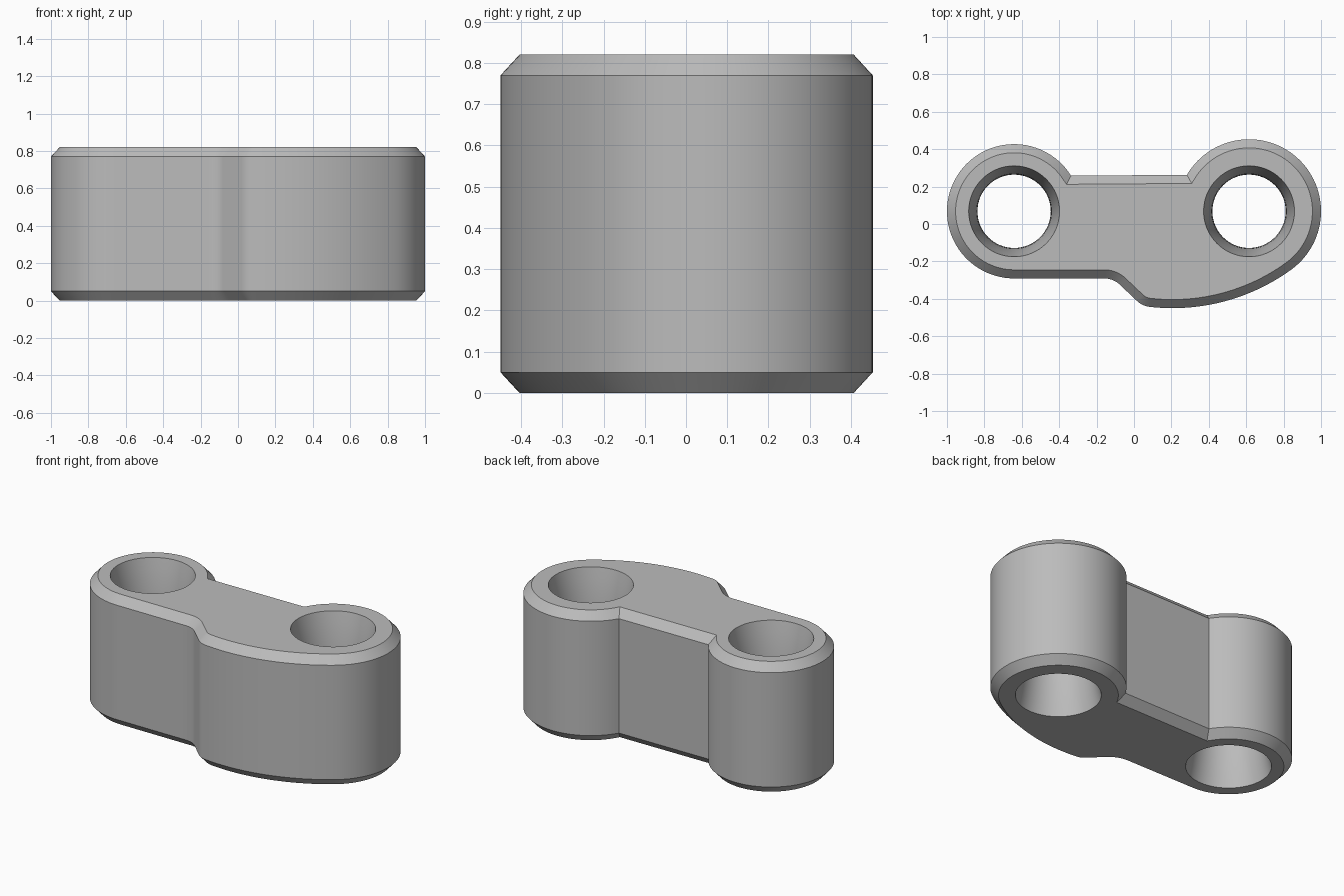
import bpy
import bmesh
from math import sin, cos, radians, sqrt, pi
from mathutils import Vector

if "Cube" in bpy.data.objects:
    bpy.data.objects.remove(bpy.data.objects["Cube"], do_unlink=True)

HEIGHT = 0.82
CHAMFER = 0.05
INSET = 0.046
LEFT_EYE = Vector((-0.641, 0.068))
RIGHT_EYE = Vector((0.615, 0.068))
HOLE_MIN, HOLE_MAX = 0.196, 0.243


def arc(centre, radius, start, end, steps):
    """Points along an arc, angles in degrees."""
    angles = [radians(start + (end - start) * i / steps) for i in range(steps + 1)]
    return [Vector((centre[0] + radius * cos(a), centre[1] + radius * sin(a))) for a in angles]


def inset_loop(points, distance):
    """Move a counter-clockwise outline inwards with mitred corners."""
    result = []
    for i, p in enumerate(points):
        d1 = (p - points[i - 1]).normalized()
        d2 = (points[(i + 1) % len(points)] - p).normalized()
        n1, n2 = Vector((-d1.y, d1.x)), Vector((-d2.y, d2.x))
        result.append(p + (n1 + n2) * distance / (1 + n1.dot(n2)))
    return result


def add_ring(bm, points, z):
    return [bm.verts.new((p.x, p.y, z)) for p in points]


def bridge(bm, lower, upper, flip=False):
    for i in range(len(lower)):
        j = (i + 1) % len(lower)
        quad = [lower[i], lower[j], upper[j], upper[i]]
        bm.faces.new(quad[::-1] if flip else quad)


def loop_edges(bm, ring):
    return [bm.edges.get((ring[i - 1], ring[i])) for i in range(len(ring))]


# Outline: two round ends, a stepped belly and a straight back
path = arc(LEFT_EYE, 0.359, 32, 270, 60)
path += arc((-0.159, -0.411), 0.12, 90, 45, 10)
path += arc((0.098, -0.324), 0.12, 225, 263.5, 10)
path += arc((0.206, 0.631), 1.081, 263.5, 306, 24)
path += arc(RIGHT_EYE, 0.385, 306, 509.6, 56)
outline = []
for point in path:
    if not outline or (point - outline[-1]).length > 0.004:
        outline.append(point)

bm = bmesh.new()

# Chamfered outer wall
small = inset_loop(outline, INSET)
walls = [add_ring(bm, small, 0), add_ring(bm, outline, CHAMFER),
         add_ring(bm, outline, HEIGHT - CHAMFER), add_ring(bm, small, HEIGHT)]
for low, high in zip(walls, walls[1:]):
    bridge(bm, low, high)
bottom_edges, top_edges = loop_edges(bm, walls[0]), loop_edges(bm, walls[-1])

# Waisted through holes, narrowest at mid height
half = HEIGHT / 2
sag = HOLE_MAX - HOLE_MIN
curve = (half ** 2 + sag ** 2) / (2 * sag)
LEVELS = 12
for eye in (LEFT_EYE, RIGHT_EYE):
    rings = []
    for i in range(LEVELS + 1):
        z = HEIGHT * i / LEVELS
        radius = HOLE_MIN + curve - sqrt(curve ** 2 - (z - half) ** 2)
        rings.append(add_ring(bm, arc(eye, radius, 0, 360, 64)[:-1], z))
    for low, high in zip(rings, rings[1:]):
        bridge(bm, low, high, flip=True)
    bottom_edges += loop_edges(bm, rings[0])
    top_edges += loop_edges(bm, rings[-1])

# Flat top and bottom around the holes
for edges, up in ((bottom_edges, -1), (top_edges, 1)):
    bmesh.ops.triangle_fill(bm, use_beauty=True, use_dissolve=False,
                            edges=edges, normal=(0, 0, up))
bmesh.ops.recalc_face_normals(bm, faces=bm.faces)

mesh = bpy.data.meshes.new("link_body")
bm.to_mesh(mesh)
bm.free()
body = bpy.data.objects.new("link_body", mesh)
bpy.context.collection.objects.link(body)

# Plain grey material
grey = bpy.data.materials.new("plain_grey")
grey.use_nodes = True
colour = (0.5, 0.5, 0.5, 1)
grey.diffuse_color = colour
grey.node_tree.nodes["Principled BSDF"].inputs["Base Color"].default_value = colour
mesh.materials.append(grey)

bpy.ops.object.select_all(action="DESELECT")
body.select_set(True)
bpy.context.view_layer.objects.active = body
bpy.ops.object.shade_smooth_by_angle(angle=radians(30))
